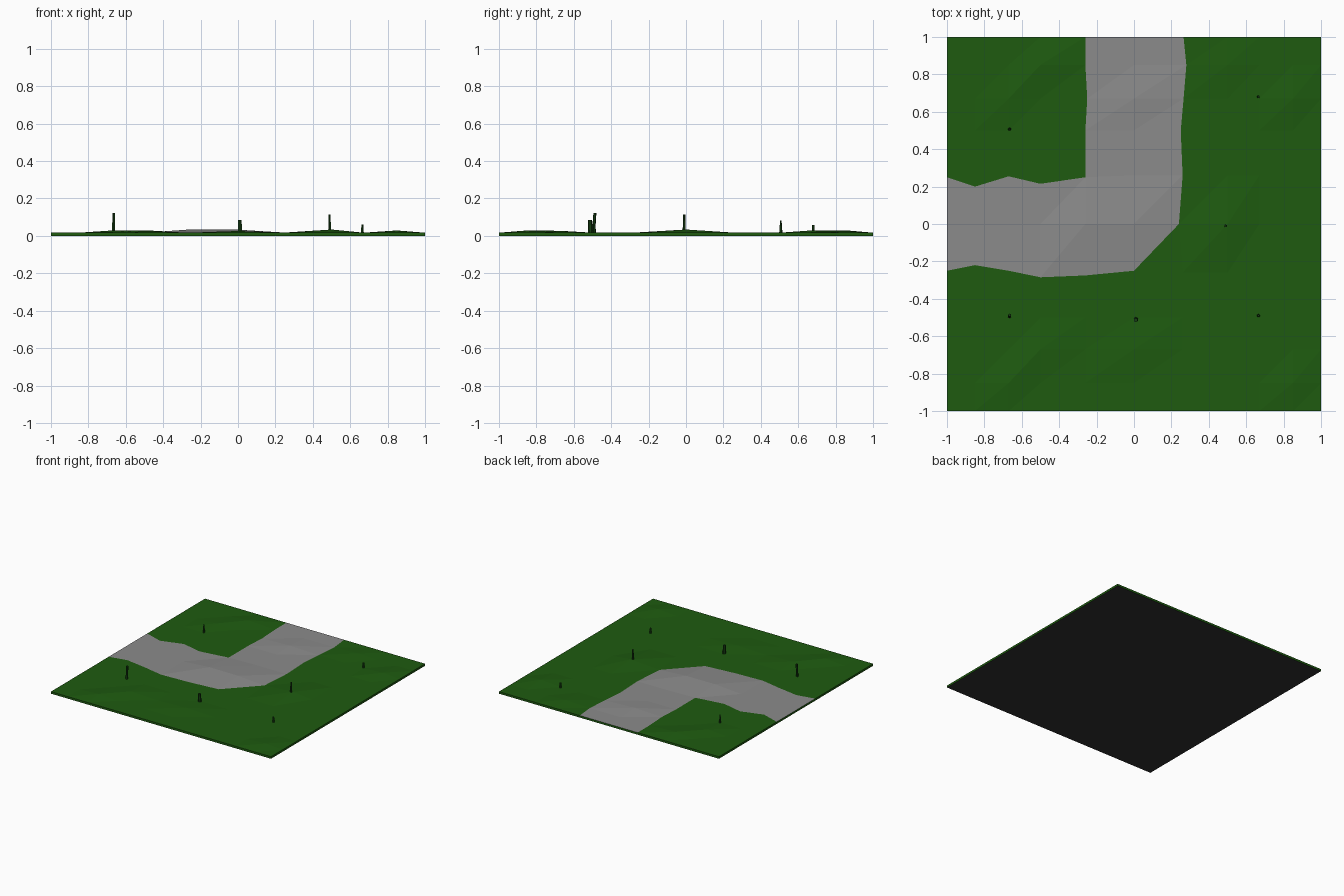
import bpy, bmesh
from mathutils import Vector

if "Cube" in bpy.data.objects:
    bpy.data.objects.remove(bpy.data.objects["Cube"])


def material(name, rgb):
    m = bpy.data.materials.new(name)
    m.diffuse_color = (*rgb, 1)
    m.use_nodes = True
    m.node_tree.nodes["Principled BSDF"].inputs["Base Color"].default_value = m.diffuse_color
    return m


GRASS = material("grass", (0.013, 0.105, 0.005))
STONE = material("stone", (0.26, 0.26, 0.26))
SOIL = material("soil", (0.03, 0.03, 0.03))
STEM = material("stem", (0.008, 0.05, 0.006))


def finish(name, bm, mats):
    bmesh.ops.recalc_face_normals(bm, faces=bm.faces)
    me = bpy.data.meshes.new(name)
    bm.to_mesh(me)
    bm.free()
    for m in mats:
        me.materials.append(m)
    ob = bpy.data.objects.new(name, me)
    bpy.context.collection.objects.link(ob)
    return ob


# Uneven grid lines, wobbling path edges and gentle bumps
L = [-1, -.85, -.67, -.5, -.26, 0, .26, .5, .67, .85, 1]
SOUTH = [-.25, -.22, -.25, -.285, -.275, -.25]      # y of lower path edge, from left
NORTH = [.25, .2, .255, .215, .25]                  # y of upper path edge, from left
EAST = [.24, .26, .25, .265, .28, .265]             # x of right path edge, from y = 0 up
BUMPS = {(4, 5): .034, (5, 5): .033, (7, 5): .034, (2, 1): .029, (3, 2): .027,
         (3, 9): .03, (2, 8): .027, (9, 8): .029, (7, 9): .026, (9, 1): .028,
         (5, 8): .026, (5, 2): .026}
BASE = .017


def point(i, j):
    x, y = L[i], L[j]
    if j == 4 and i < 6:
        y = SOUTH[i]
    if j == 6 and i < 5:
        y = NORTH[i]
    if i == 6 and j >= 5:
        x = EAST[j - 5]
    if (i, j) == (4, 8):
        x = -.25
    return Vector((x, y, BUMPS.get((i, j), BASE)))


def is_path(i, j):
    return (i < 6 and j in (4, 5)) or (i in (4, 5) and j >= 4)


# Ground tile: bumpy top with a winding path, straight sides, soil underside
bm = bmesh.new()
v = [[bm.verts.new(point(i, j)) for j in range(11)] for i in range(11)]
for i in range(10):
    for j in range(10):
        a, b, c, d = v[i][j], v[i + 1][j], v[i + 1][j + 1], v[i][j + 1]
        if (i, j) == (5, 4):                        # cut corner of the bend
            bm.faces.new((a, c, d)).material_index = 1
            bm.faces.new((a, b, c))
        else:
            for tri in ((a, b, c), (a, c, d)):
                bm.faces.new(tri).material_index = int(is_path(i, j))
ring = ([v[i][0] for i in range(10)] + [v[10][j] for j in range(10)]
        + [v[i][10] for i in range(10, 0, -1)] + [v[0][j] for j in range(10, 0, -1)])
low = [bm.verts.new((p.co.x, p.co.y, 0)) for p in ring]
for k in range(len(ring)):
    n = (k + 1) % len(ring)
    bm.faces.new((ring[k], low[k], low[n], ring[n]))
bm.faces.new(low).material_index = 2
finish("ground_tile", bm, [GRASS, STONE, SOIL])


# Plant stems: slim tapering six-sided stalks, some leaning slightly
def stem(name, x, y, top, r0, r1, lean=0):
    bm = bmesh.new()
    z0 = .012
    bmesh.ops.create_cone(bm, cap_ends=True, segments=6, radius1=r0, radius2=r1, depth=top - z0)
    for p in bm.verts:
        if p.co.z > 0:
            p.co.y += lean
        p.co += Vector((x, y, (top + z0) / 2))
    finish(name, bm, [STEM])


stem("stem_front_left", -.665, -.495, .122, .009, .008, .008)
stem("stem_front_middle", .01, -.51, .085, .013, .011, -.004)
stem("stem_front_right", .665, -.49, .06, .009, .006)
stem("stem_right", .49, -.01, .114, .008, .006)
stem("stem_back_right", .665, .68, .058, .008, .006)
stem("stem_back_left", -.665, .507, .083, .009, .004)
